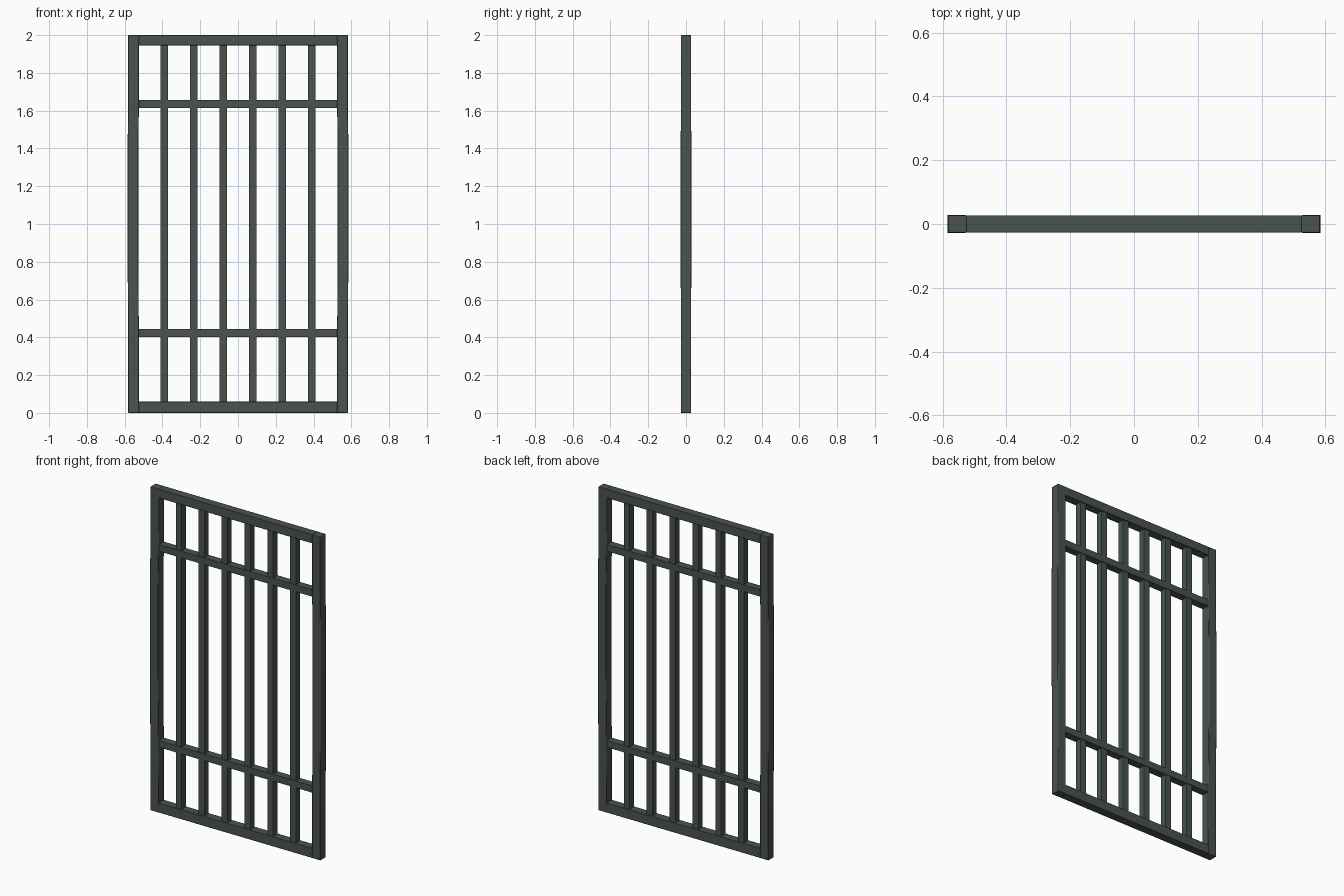
import bpy, bmesh

if "Cube" in bpy.data.objects:
    bpy.data.objects.remove(bpy.data.objects["Cube"])

iron = bpy.data.materials.new("dark green grey iron")
iron.diffuse_color = (0.068, 0.086, 0.077, 1)
iron.use_nodes = True
iron.node_tree.nodes["Principled BSDF"].inputs["Base Color"].default_value = iron.diffuse_color


def box(name, x0, x1, hy, z0, z1, bevel=0.0):
    """Box from x0..x1, z0..z1, centred on y = 0 with half depth hy."""
    bm = bmesh.new()
    bmesh.ops.create_cube(bm, size=1)
    for v in bm.verts:
        v.co.x = x1 if v.co.x > 0 else x0
        v.co.y = hy if v.co.y > 0 else -hy
        v.co.z = z1 if v.co.z > 0 else z0
    mesh = bpy.data.meshes.new(name)
    bm.to_mesh(mesh)
    bm.free()
    mesh.materials.append(iron)
    obj = bpy.data.objects.new(name, mesh)
    bpy.context.collection.objects.link(obj)
    if bevel:
        mod = obj.modifiers.new("soft edges", 'BEVEL')
        mod.width = bevel
        mod.segments = 2
    return obj


def bow(obj, heights, side):
    """Cut a stile at some heights and push its middle slightly outwards."""
    bm = bmesh.new()
    bm.from_mesh(obj.data)
    for z in heights:
        bmesh.ops.bisect_plane(bm, geom=bm.verts[:] + bm.edges[:] + bm.faces[:],
                               plane_co=(0, 0, z), plane_no=(0, 0, 1))
    for v in bm.verts:
        if 0.5 < v.co.z < 1.5:
            v.co.x += side * 0.003
            v.co.y *= 1.06
    bm.to_mesh(obj.data)
    bm.free()


# Outer frame: two hand-forged stiles and the top and bottom rails
for side, label in ((-1, "left"), (1, "right")):
    xs = sorted((side * 0.525, side * 0.582))
    stile = box(label + "_stile", xs[0], xs[1], 0.027, 0, 2, 0.003)
    bow(stile, (0.45, 0.88, 1.38, 1.6), side)
box("top_rail", -0.527, 0.527, 0.0265, 1.945, 2.0, 0.003)
box("bottom_rail", -0.527, 0.527, 0.0265, 0.0, 0.06, 0.003)

# Cross rails
for label, z in (("lower", 0.424), ("upper", 1.636)):
    box(label + "_cross_rail", -0.53, 0.53, 0.0235, z - 0.021, z + 0.021)

# Six evenly spaced upright bars
for i in range(6):
    x = (i - 2.5) * 0.1565
    box("upright_bar", x - 0.02, x + 0.02, 0.02, 0.05, 1.955)

# Smooth rounding on the frame, crisp flat sides elsewhere
bpy.ops.object.select_all(action='DESELECT')
for obj in bpy.context.scene.objects:
    obj.select_set(True)
    bpy.context.view_layer.objects.active = obj
bpy.ops.object.shade_smooth_by_angle()
